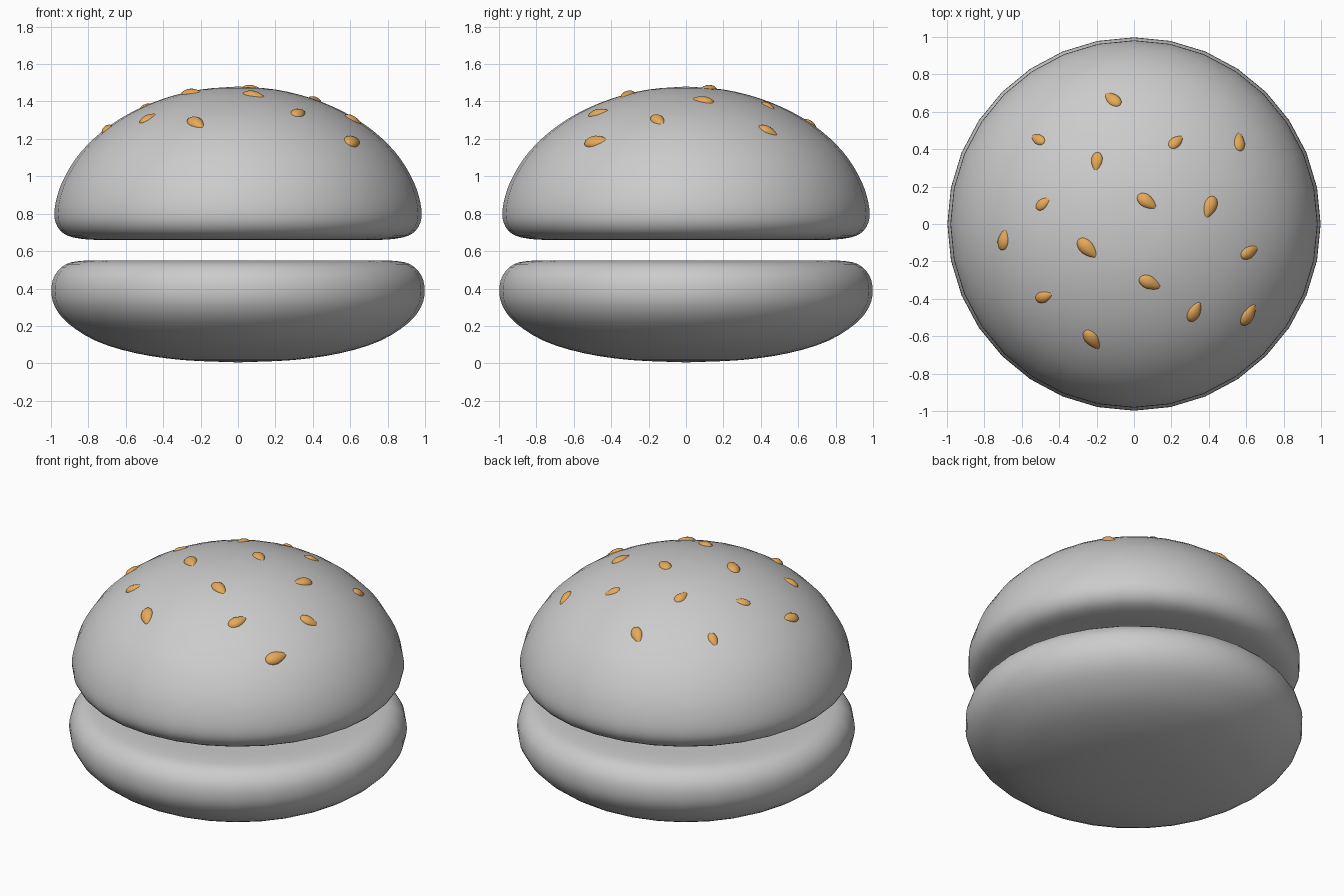
import bpy, bmesh, math
from mathutils import Matrix, Vector

if "Cube" in bpy.data.objects:
    bpy.data.objects.remove(bpy.data.objects["Cube"])


def smooth_path(pts, steps=3):
    # Catmull-Rom curve through the profile points
    v = [Vector(p) for p in pts]
    v = [2 * v[0] - v[1]] + v + [2 * v[-1] - v[-2]]
    out = []
    for i in range(1, len(v) - 2):
        a, b, c, d = v[i - 1:i + 3]
        for s in range(steps):
            t = s / steps
            out.append(0.5 * (2 * b + (c - a) * t + (2 * a - 5 * b + 4 * c - d) * t * t
                              + (3 * b - a - 3 * c + d) * t ** 3))
    return out + [v[-2]]


def lathe(name, path, sides=32):
    # Spin a (radius, height) profile around z
    bm = bmesh.new()
    verts = [bm.verts.new((max(r, 0), 0, z)) for r, z in path]
    edges = [bm.edges.new(p) for p in zip(verts, verts[1:])]
    bmesh.ops.spin(bm, geom=verts + edges, cent=(0, 0, 0), axis=(0, 0, 1),
                   angle=2 * math.pi, steps=sides, use_duplicate=False)
    bmesh.ops.remove_doubles(bm, verts=bm.verts, dist=0.0005)
    bmesh.ops.recalc_face_normals(bm, faces=bm.faces)
    for f in bm.faces:
        f.smooth = True
    mesh = bpy.data.meshes.new(name)
    bm.to_mesh(mesh)
    bm.free()
    ob = bpy.data.objects.new(name, mesh)
    bpy.context.collection.objects.link(ob)
    return ob


# Bottom bun: shallow rounded bowl with a flat top
lathe("bottom_bun", smooth_path([
    (0, 0.005), (0.3, 0.018), (0.55, 0.055), (0.76, 0.12), (0.91, 0.215),
    (0.98, 0.305), (0.998, 0.39), (0.98, 0.47), (0.92, 0.53), (0.82, 0.549),
    (0.65, 0.55)]) + [Vector((0, 0.55))])

# Top bun: dome with a rounded lower rim and flat underside
dome = smooth_path([
    (0.65, 0.66), (0.8, 0.662), (0.91, 0.682), (0.965, 0.73), (0.982, 0.8),
    (0.965, 0.9), (0.92, 1.01), (0.84, 1.13), (0.72, 1.245), (0.57, 1.342),
    (0.39, 1.418), (0.2, 1.464), (0, 1.48)])
lathe("top_bun", [Vector((0, 0.66))] + dome)

# Sesame seeds: x, y, heading in degrees (towards the tip), length
seeds = [(-0.115, 0.67, 140, .12), (-0.515, 0.455, 150, .1), (-0.2, 0.335, -97, .11),
         (0.225, 0.44, 40, .105), (0.565, 0.44, 90, .115), (-0.487, 0.11, 40, .1),
         (0.07, 0.12, -35, .125), (0.407, 0.09, -110, .13), (-0.7, -0.085, 80, .12),
         (-0.25, -0.13, -45, .14), (0.62, -0.15, 30, .12), (-0.482, -0.39, 20, .11),
         (0.085, -0.315, -25, .13), (0.325, -0.47, 62, .125), (0.615, -0.485, 60, .14),
         (-0.225, -0.62, -55, .135)]
orange = bpy.data.materials.new("seed_orange")
orange.diffuse_color = (0.8, 0.4, 0.1, 1)
orange.use_nodes = True
orange.node_tree.nodes["Principled BSDF"].inputs["Base Color"].default_value = orange.diffuse_color
seed_profile = smooth_path([(0, -0.5), (0.16, -0.42), (0.26, -0.22), (0.27, 0),
                            (0.19, 0.25), (0.09, 0.42), (0, 0.5)], 2)


def dome_at(radius):
    # Height and slope of the dome at a radius
    for a, b in zip(dome[12:], dome[13:]):
        if b.x <= radius <= a.x:
            slope = (a.y - b.y) / (a.x - b.x)
            return b.y + slope * (radius - b.x), slope
    return 1.48, 0


for i, (x, y, heading, length) in enumerate(seeds):
    r = math.hypot(x, y)
    z, slope = dome_at(r)
    up = Vector((-slope * x / r, -slope * y / r, 1)).normalized()
    h = math.radians(heading)
    d = Vector((math.cos(h), math.sin(h), 0))
    d.z = -(up.x * d.x + up.y * d.y) / up.z
    d.normalize()
    side = up.cross(d)
    seed = lathe(f"seed_{i + 1}", seed_profile, 16)
    turn = Matrix((side, up, d)).transposed().to_4x4()
    scale = Matrix.Diagonal((length * 1.05, length * 0.75, length, 1))
    seed.data.transform(Matrix.Translation(Vector((x, y, z)) - up * 0.008) @ turn @ scale)
    seed.data.materials.append(orange)
